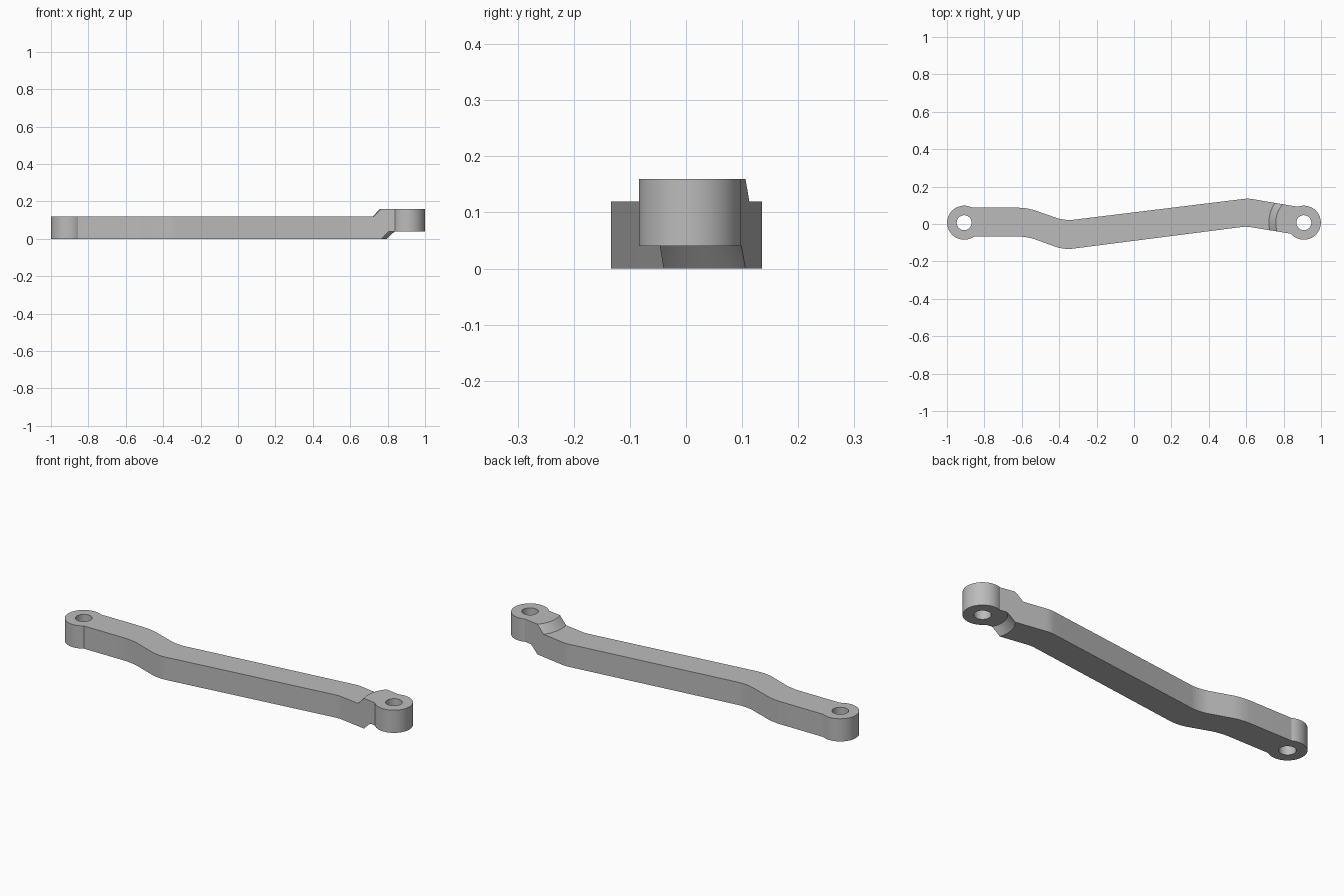
import bpy, bmesh, math
from mathutils import Matrix, Vector

cube = bpy.data.objects.get("Cube")
if cube:
    bpy.data.objects.remove(cube, do_unlink=True)

EYE_X, EYE_Y = 0.908, 0.007
EYE_R, HOLE_R = 0.091, 0.04

grey = bpy.data.materials.new("plain_grey")
grey.use_nodes = True
colour = (0.5, 0.5, 0.5, 1)
grey.diffuse_color = colour
grey.node_tree.nodes["Principled BSDF"].inputs["Base Color"].default_value = colour


def make_object(name, bm, helper=True):
    bmesh.ops.recalc_face_normals(bm, faces=bm.faces[:])
    mesh = bpy.data.meshes.new(name)
    bm.to_mesh(mesh)
    bm.free()
    mesh.materials.append(grey)
    obj = bpy.data.objects.new(name, mesh)
    bpy.context.collection.objects.link(obj)
    obj.hide_render = helper
    return obj


def cylinder(name, x, radius, depth):
    bm = bmesh.new()
    bmesh.ops.create_cone(bm, cap_ends=True, segments=64, radius1=radius, radius2=radius,
                          depth=depth, matrix=Matrix.Translation((x, EYE_Y, 0.08)))
    return make_object(name, bm)


# Bent bar: plan outline extruded tall, with rounded bends
outline = [(-0.91, 0.087), (-0.57, 0.087), (-0.37, 0.017), (0.61, 0.137), (0.92, 0.085),
           (0.895, -0.061), (0.6, -0.013), (-0.375, -0.138), (-0.57, -0.067), (-0.91, -0.067)]
bm = bmesh.new()
base = bm.faces.new([bm.verts.new((x, y, -0.05)) for x, y in outline])
ext = bmesh.ops.extrude_face_region(bm, geom=[base])
bmesh.ops.translate(bm, vec=(0, 0, 0.26),
                    verts=[v for v in ext["geom"] if isinstance(v, bmesh.types.BMVert)])
for offset, lo, hi in ((0.045, -0.7, 0), (0.02, 0, 0.7)):
    bends = [e for e in bm.edges
             if abs(e.verts[0].co.z - e.verts[1].co.z) > 0.1 and lo < e.verts[0].co.x < hi]
    bmesh.ops.bevel(bm, geom=bends, offset=offset, segments=5, profile=0.5, affect='EDGES')
link = make_object("offset_link_arm", bm, helper=False)

# Height envelope: stepped section revolved round the raised eye
section = [(0.115, 0.04), (0.15, 0), (2.1, 0), (2.1, 0.12), (0.187, 0.12), (0.15, 0.16)]
bm = bmesh.new()
rings = []
steps = 96
for r, z in section:
    rings.append([bm.verts.new((EYE_X + r * math.cos(i * math.tau / steps),
                                EYE_Y + r * math.sin(i * math.tau / steps), z))
                  for i in range(steps)])
for a, b in zip(rings, rings[1:]):
    for i in range(steps):
        j = (i + 1) % steps
        bm.faces.new((a[i], a[j], b[j], b[i]))
bm.faces.new(rings[0])
bm.faces.new(rings[-1])
envelope = make_object("height_envelope", bm)

# Eyes joined, bores cut, then everything trimmed to the stepped height
tools = []
for side, x in (("right", -EYE_X), ("left", EYE_X)):
    tools.append((cylinder(side + "_eye", x, EYE_R, 0.3), 'UNION'))
for side, x in (("right", -EYE_X), ("left", EYE_X)):
    tools.append((cylinder(side + "_bore", x, HOLE_R, 0.5), 'DIFFERENCE'))
tools.append((envelope, 'INTERSECT'))

bpy.context.view_layer.objects.active = link
for tool, operation in tools:
    mod = link.modifiers.new(tool.name, 'BOOLEAN')
    mod.object = tool
    mod.operation = operation
    mod.solver = 'EXACT'
    bpy.ops.object.modifier_apply(modifier=mod.name)
for tool, _ in tools:
    bpy.data.objects.remove(tool, do_unlink=True)

# Smooth curved walls, crisp rims
bpy.ops.object.select_all(action='DESELECT')
link.select_set(True)
bpy.ops.object.shade_smooth_by_angle(angle=math.radians(25))
